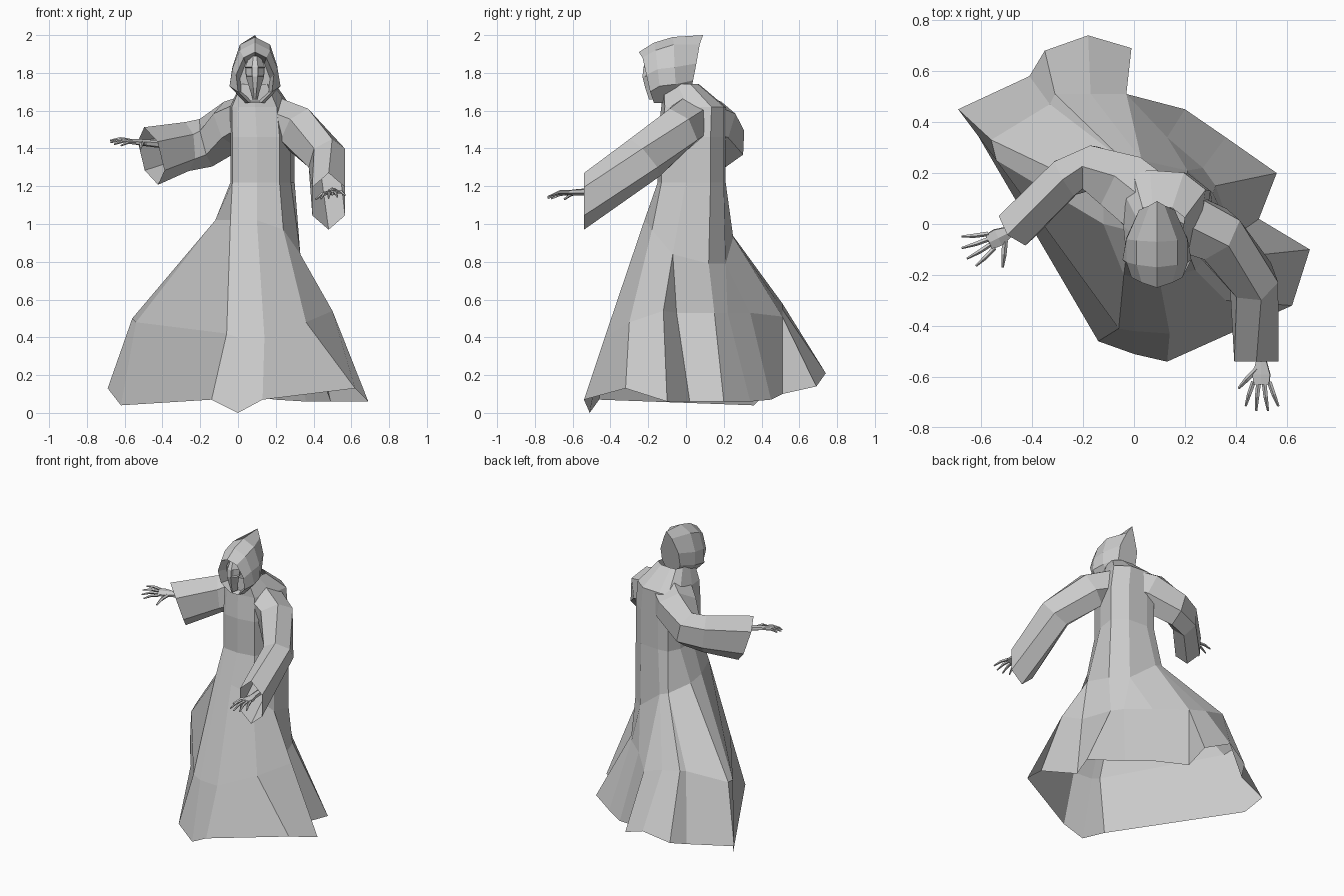
import bpy
import bmesh
from math import cos, sin, radians
from mathutils import Matrix, Vector

start_cube = bpy.data.objects.get("Cube")
if start_cube:
    bpy.data.objects.remove(start_cube, do_unlink=True)

cloth = bpy.data.materials.new("pale_grey")
cloth.use_nodes = True
GREY = (0.6, 0.6, 0.6, 1)
cloth.diffuse_color = GREY
cloth.node_tree.nodes["Principled BSDF"].inputs["Base Color"].default_value = GREY


def finish(name, bm):
    """Merge doubled points, then turn a bmesh into a flat-shaded object."""
    bmesh.ops.remove_doubles(bm, verts=bm.verts, dist=0.0005)
    bmesh.ops.recalc_face_normals(bm, faces=bm.faces)
    mesh = bpy.data.meshes.new(name)
    bm.to_mesh(mesh)
    bm.free()
    mesh.materials.append(cloth)
    obj = bpy.data.objects.new(name, mesh)
    bpy.context.scene.collection.objects.link(obj)
    return obj


def skin(bm, rings, closed=True, cap_start=False, cap_end=False):
    """Bridge a series of rings with equal point counts."""
    rows = [[bm.verts.new(p) for p in ring] for ring in rings]
    count = len(rows[0])
    for low, high in zip(rows, rows[1:]):
        for i in range(count if closed else count - 1):
            j = (i + 1) % count
            bm.faces.new((low[i], low[j], high[j], high[i]))
    if cap_start:
        bm.faces.new(rows[0])
    if cap_end:
        bm.faces.new(rows[-1])


def loft(name, rings, **options):
    bm = bmesh.new()
    skin(bm, rings, **options)
    return finish(name, bm)


def frame(heading, pitch):
    """Forward, side and up directions from two angles in degrees."""
    h, p = radians(heading), radians(pitch)
    forward = Vector((cos(h) * cos(p), sin(h) * cos(p), sin(p)))
    side = forward.cross(Vector((0, 0, 1))).normalized()
    return forward, side, side.cross(forward)


def oval(centre, width, height, heading, pitch, sides=6):
    """Upright polygon facing along the given heading."""
    forward, side, up = frame(heading, pitch)
    turns = [radians(90 + 360 * k / sides) for k in range(sides)]
    return [Vector(centre) + side * width * cos(a) + up * height * sin(a) for a in turns]


# Robe: fold columns run from the front round the left side, the train and the right side
hem = [
    (-0.14, -0.46, 0.07), (0, -0.51, 0), (0.13, -0.54, 0.07), (0.62, -0.32, 0.13),
    (0.69, -0.1, 0.06), (0.49, 0.02, 0.06), (0.56, 0.2, 0.06), (0.36, 0.34, 0.06),
    (0.2, 0.45, 0.07), (-0.03, 0.51, 0.1), (-0.01, 0.69, 0.14), (-0.18, 0.74, 0.21),
    (-0.35, 0.68, 0.15), (-0.41, 0.58, 0.12), (-0.69, 0.45, 0.13), (-0.62, 0.36, 0.04),
]
knee = [
    (-0.06, -0.41, 0.42), (0, -0.42, 0.4), (0.14, -0.43, 0.4), (0.36, -0.3, 0.48),
    (0.5, -0.12, 0.54), (0.39, -0.05, 0.53), (0.32, 0.15, 0.53), (0.27, 0.22, 0.53),
    (0.13, 0.34, 0.53), (-0.03, 0.51, 0.51), (-0.03, 0.51, 0.51), (-0.17, 0.51, 0.55),
    (-0.31, 0.51, 0.58), (-0.33, 0.47, 0.57), (-0.56, 0.33, 0.5), (-0.54, 0.25, 0.48),
]
waist = [
    (-0.04, -0.2, 1.02), (0, -0.21, 1.02), (0.1, -0.22, 1.02), (0.24, -0.18, 0.97),
    (0.33, -0.07, 0.84), (0.33, -0.07, 0.84), (0.31, 0.12, 0.79), (0.21, 0.21, 0.79),
    (0.21, 0.21, 0.79), (0.03, 0.25, 0.93), (0.03, 0.25, 0.93), (0.03, 0.25, 0.93),
    (-0.03, 0.24, 0.95), (-0.03, 0.24, 0.95), (-0.12, 0.12, 1), (-0.12, 0, 1.02),
]
torso = [
    (-0.03, -0.12), (0, -0.14), (0.1, -0.15), (0.22, -0.13), (0.28, 0), (0.28, 0),
    (0.3, 0.13), (0.21, 0.2), (0.21, 0.2), (0.07, 0.21), (0.07, 0.21), (0.07, 0.21),
    (0, 0.2), (0, 0.2), (-0.04, 0.12), (-0.04, -0.02),
]


def torso_ring(z, scale=1.0, dx=0.0, dy=0.0):
    """Torso outline at a height, scaled about its middle and shifted."""
    cx, cy = 0.12, 0.03
    return [(cx + dx + (x - cx) * scale, cy + dy + (y - cy) * scale, z) for x, y in torso]


loft("robe", [
    hem, knee, waist,
    torso_ring(1.22),
    torso_ring(1.46),
    torso_ring(1.62, 0.95, -0.01, 0.01),
    torso_ring(1.74, 0.55, -0.02, -0.06),
])

# Sleeves: wide, open at the cuff, rooted under the neck
loft("left_sleeve", [
    oval((0.12, 0.04, 1.57), 0.14, 0.13, -30, -12),
    oval((0.32, -0.04, 1.5), 0.12, 0.13, -42, -32),
    oval((0.47, -0.22, 1.35), 0.1, 0.13, -70, -40),
    oval((0.48, -0.54, 1.12), 0.1, 0.15, -90, 0),
])
loft("right_sleeve", [
    oval((0.09, 0.05, 1.57), 0.15, 0.13, 130, -12),
    oval((-0.03, 0.15, 1.52), 0.14, 0.14, 140, -25),
    oval((-0.17, 0.22, 1.43), 0.1, 0.13, 170, -15),
    oval((-0.27, 0.18, 1.41), 0.09, 0.13, 210, -5),
    oval((-0.46, -0.01, 1.36), 0.09, 0.16, 222, -18),
])


# Hands: flat palm, four spread clawed fingers and a thumb
def hand(name, wrist, heading, pitch, thumb_turn, roll):
    bm = bmesh.new()
    wrist = Vector(wrist)
    forward, side, up = frame(heading, pitch)
    palm = [(-0.08, 0.025, 0.02), (0, 0.024, 0.018), (0.05, 0.04, 0.016), (0.09, 0.036, 0.012)]
    skin(bm, [oval(wrist + forward * d, w, h, heading, pitch) for d, w, h in palm],
         cap_start=True, cap_end=True)

    def finger(base, turn, length, thick):
        bend = [(0, 1, 10), (0.5, 0.9, 0), (1, 0.45, -20)]
        rings, spot, last = [], base, 0
        for along, scale, lift in bend:
            spot = spot + frame(heading + turn, pitch + lift)[0] * length * (along - last)
            last = along
            rings.append(oval(spot, thick * scale, thick * scale, heading + turn, pitch + lift, 5))
        skin(bm, rings, cap_start=True, cap_end=True)

    for k in range(4):
        offset = k - 1.5
        base = wrist + forward * 0.08 - side * offset * 0.021
        finger(base, offset * 13, 0.125 - 0.014 * abs(offset), 0.01)
    finger(wrist + forward * 0.03 - side * thumb_turn * 0.0004, thumb_turn, 0.11, 0.012)
    bmesh.ops.rotate(bm, verts=bm.verts, cent=wrist,
                     matrix=Matrix.Rotation(radians(roll), 3, forward))
    finish(name, bm)


hand("left_hand", (0.5, -0.54, 1.17), -90, -3, -45, 8)
hand("right_hand", (-0.49, -0.03, 1.43), 207, 5, 60, -12)


# Hood: mirrored half outlines from the deep face recess out over the rim to the tip
def hood_ring(half):
    mirrored = [(-w, y, z) for w, y, z in reversed(half) if w > 0]
    return [(0.09 + w, y, z) for w, y, z in half + mirrored]


def outline(y_top, y_low, points):
    steps = len(points) - 1
    return hood_ring([(w, y_top + (y_low - y_top) * i / steps, z)
                      for i, (w, z) in enumerate(points)])


loft("hood", [
    outline(-0.13, -0.1, [(0, 1.88), (0.05, 1.85), (0.08, 1.77), (0.07, 1.7), (0.02, 1.66)]),
    outline(-0.25, -0.17, [(0, 1.91), (0.06, 1.88), (0.1, 1.79), (0.09, 1.7), (0.03, 1.64)]),
    outline(-0.17, -0.13, [(0, 1.96), (0.08, 1.92), (0.12, 1.82), (0.135, 1.73), (0.05, 1.64)]),
    outline(-0.07, -0.05, [(0, 1.99), (0.08, 1.95), (0.12, 1.83), (0.12, 1.74), (0.05, 1.66)]),
    outline(0.09, 0.02, [(0, 2), (0.03, 1.95), (0.07, 1.85), (0.07, 1.76), (0.04, 1.69)]),
], cap_start=True, cap_end=True)

# Mask: ridged face with sunken eyes and a pointed chin
mask_bm = bmesh.new()
mask_rows = [(1.89, 0.03, -0.2), (1.83, 0.052, -0.23), (1.78, 0.048, -0.235),
             (1.72, 0.03, -0.22), (1.66, 0.012, -0.2)]
skin(mask_bm, [
    [(0.09 + s * w, y + 0.05 * s * s, z) for s in (-1, -0.3, 0.3, 1)]
    for z, w, y in mask_rows], closed=False)
bmesh.ops.recalc_face_normals(mask_bm, faces=mask_bm.faces)
eyes = [f for f in mask_bm.faces
        if 1.78 < f.calc_center_median().z < 1.83 and abs(f.calc_center_median().x - 0.09) > 0.02]
bmesh.ops.inset_individual(mask_bm, faces=eyes, thickness=0.006)
for eye in eyes:
    for v in eye.verts:
        v.co.y += 0.02
finish("mask", mask_bm)
